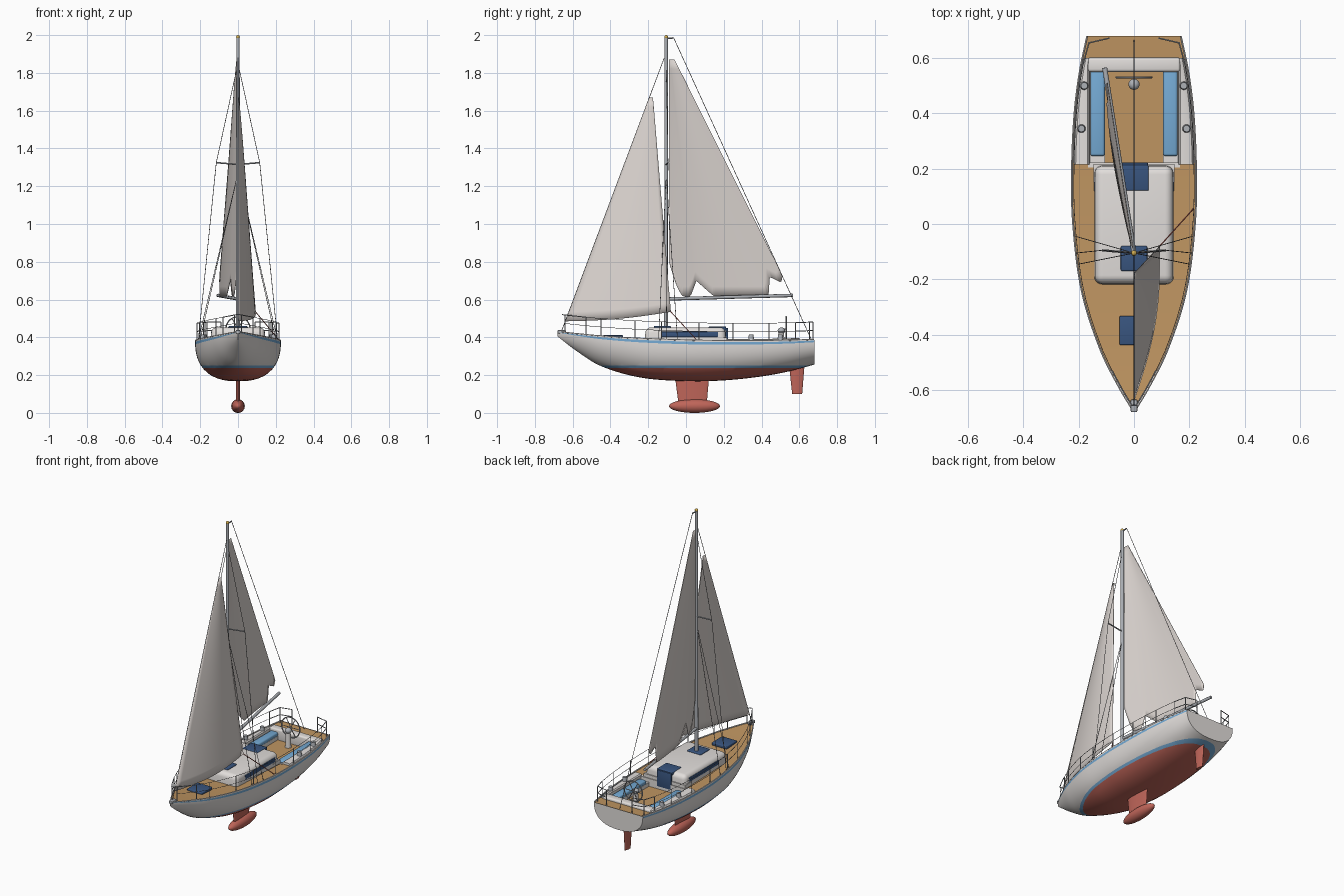
import bpy, bmesh, math
from mathutils import Vector, Matrix

if "Cube" in bpy.data.objects:
    bpy.data.objects.remove(bpy.data.objects["Cube"])

def colour(name, r, g, b):
    m = bpy.data.materials.new(name)
    m.diffuse_color = (r, g, b, 1)
    m.use_nodes = True
    m.node_tree.nodes["Principled BSDF"].inputs["Base Color"].default_value = m.diffuse_color
    return m

WHITE = colour("off_white", .76, .73, .71)
SAIL = colour("sail_cloth", .72, .67, .64)
RED = colour("bottom_red", .52, .13, .10)
BLUE = colour("light_blue", .18, .41, .67)
NAVY = colour("navy_glass", .04, .09, .21)
TEAK = colour("teak", .52, .30, .12)
METAL = colour("metal_grey", .42, .44, .47)
DARK = colour("dark_wire", .17, .17, .18)
GOLD = colour("brass", .65, .42, .08)

def finish(name, bm, mats, angle=35, recalc=True):
    if recalc:
        bmesh.ops.recalc_face_normals(bm, faces=bm.faces[:])
    me = bpy.data.meshes.new(name)
    bm.to_mesh(me)
    bm.free()
    ob = bpy.data.objects.new(name, me)
    bpy.context.collection.objects.link(ob)
    for m in mats if isinstance(mats, list) else [mats]:
        me.materials.append(m)
    bpy.ops.object.select_all(action='DESELECT')
    ob.select_set(True)
    bpy.context.view_layer.objects.active = ob
    bpy.ops.object.shade_smooth_by_angle(angle=math.radians(angle))
    return ob

def grid(bm, rows):
    vs = [[bm.verts.new(p) for p in r] for r in rows]
    for a, b in zip(vs, vs[1:]):
        for i in range(len(a) - 1):
            bm.faces.new((a[i], a[i + 1], b[i + 1], b[i]))
    return vs

def rods(name, paths, r, mat, sides=8, r2=None):
    bm = bmesh.new()
    for path in paths:
        for a, b in zip(path, path[1:]):
            a, b = Vector(a), Vector(b)
            d = b - a
            m = Matrix.Translation((a + b) / 2) @ d.to_track_quat('Z', 'Y').to_matrix().to_4x4()
            bmesh.ops.create_cone(bm, cap_ends=True, segments=sides, radius1=r,
                                  radius2=r2 or r, depth=d.length, matrix=m)
    return finish(name, bm, mat, 50)

def box(name, x, y, z, mat, bevel=0, taper=1.0, segs=3):
    """Box from ranges; taper scales the top face in x and y."""
    bm = bmesh.new()
    c = [(x[0] + x[1]) / 2, (y[0] + y[1]) / 2, (z[0] + z[1]) / 2]
    bmesh.ops.create_cube(bm, size=1)
    for v in bm.verts:
        t = taper if v.co.z > 0 else 1
        v.co = (c[0] + v.co.x * (x[1] - x[0]) * t, c[1] + v.co.y * (y[1] - y[0]) * t,
                c[2] + v.co.z * (z[1] - z[0]))
    if bevel:
        bmesh.ops.bevel(bm, geom=bm.edges[:], offset=bevel, segments=segs, profile=.5, affect='EDGES')
    return finish(name, bm, mat)

def ball(name, c, s, mat):
    bm = bmesh.new()
    bmesh.ops.create_uvsphere(bm, u_segments=24, v_segments=16, radius=1)
    for v in bm.verts:
        v.co = [c[i] + v.co[i] * s[i] for i in range(3)]
    return finish(name, bm, mat, 60)

# hull stations: y, half beam, sheer height, keel height
ST = [(-.68, .003, .428, .405), (-.59, .057, .418, .335), (-.455, .124, .405, .25),
      (-.245, .191, .392, .188), (0, .223, .383, .168), (.2, .227, .380, .172),
      (.4, .218, .380, .193), (.55, .199, .382, .221), (.68, .172, .386, .256)]

def station(y, c):
    i = max(j for j in range(len(ST) - 1) if ST[j][0] <= y + 1e-9 or j == 0)
    def slope(j):
        a, b = ST[max(j - 1, 0)], ST[min(j + 1, len(ST) - 1)]
        return (b[c] - a[c]) / (b[0] - a[0])
    h = ST[i + 1][0] - ST[i][0]
    t = (y - ST[i][0]) / h
    return ((2*t**3 - 3*t*t + 1) * ST[i][c] + (t**3 - 2*t*t + t) * h * slope(i)
            + (3*t*t - 2*t**3) * ST[i + 1][c] + (t**3 - t*t) * h * slope(i + 1))

beam = lambda y: station(y, 1)
sheer = lambda y: station(y, 2)
keel = lambda y: station(y, 3)
span = lambda a, b, n: [a + (b - a) * i / n for i in range(n + 1)]

# hull shell with painted bottom, boot stripe and sheer stripe
US = [0, .025, .09, .2, .3, .4, .5, .6, .7, .8, .87, .93, .97, .99, 1]
rows = []
for y in span(-.68, .68, 56):
    n = 1.6 + .85 * min(1, (y + .68) / .5)
    half = [(beam(y) * max(0, 1 - u**n)**(1 / n), y, sheer(y) - u * (sheer(y) - keel(y))) for u in US]
    rows.append(half + [(-p[0], p[1], p[2]) for p in half[-2::-1]])
bm = bmesh.new()
vs = grid(bm, rows)
bm.faces.new(vs[0])
bm.faces.new(vs[-1])
for z in (.237, .25):
    bmesh.ops.bisect_plane(bm, geom=bm.verts[:] + bm.edges[:] + bm.faces[:], plane_co=(0, 0, z), plane_no=(0, 0, 1))
bm.normal_update()
for f in bm.faces:
    c = f.calc_center_median()
    u = (sheer(c.y) - c.z) / (sheer(c.y) - keel(c.y))
    stripe = .025 < u < .09 and abs(c.y) < .679
    f.material_index = 1 if c.z < .237 else 2 if c.z < .25 or stripe else 0
finish("hull", bm, [WHITE, RED, BLUE])

# decks and toe rails
for name, a, b in (("main_deck", -.675, .22), ("stern_deck", .595, .679)):
    bm = bmesh.new()
    grid(bm, [[(s * (beam(y) - .002), y, sheer(y) - .003) for s in (-1, 0, 1)] for y in span(a, b, 30)])
    for f in bm.faces:
        if f.normal.z < 0:
            f.normal_flip()
    finish(name, bm, TEAK, recalc=False)
for s, side in ((-1, "left"), (1, "right")):
    rods(side + "_toe_rail", [[(s * (beam(y) - .003), y, sheer(y) + .002) for y in span(-.678, .678, 48)]], .004, WHITE, 6)
    # cockpit side: coaming, seat and inner wall
    bm = bmesh.new()
    prof = lambda y: [(beam(y) - .008, sheer(y) - .006), (beam(y) - .016, sheer(y) + .008), (beam(y) - .026, sheer(y) + .012),
                      (.168, sheer(y) + .012), (.162, sheer(y) + .006), (.160, .355), (.105, .355), (.105, .325)]
    vs = grid(bm, [[(s * x, y, z) for x, z in prof(y)] for y in span(.215, .6, 14)])
    bm.faces.new(vs[0])
    finish(side + "_coaming", bm, WHITE)
    box(side + "_seat_cushion", sorted((s * .105, s * .158)), (.245, .565), (.35, .378), BLUE, .01)
    # cabin side window
    box(side + "_cabin_window", sorted((s * .136, s * .1435)), (-.13, .17), (.402, .43), NAVY, .003)
    # winches
    rods(side + "_winches", [[(s * x, y, .385), (s * x, y, .415)] for x, y in ((.18, .5), (.19, .345))], .016, METAL, 16, .012)

# cockpit floor, bulkhead and aft coaming
box("cockpit_floor", (-.106, .106), (.2, .56), (.318, .33), TEAK)
box("bulkhead", (-.166, .166), (.205, .222), (.32, .379), WHITE)
box("aft_coaming", (-.168, .168), (.55, .602), (.32, .396), WHITE, .01)

# cabin, hatches and companionway
box("cabin", (-.146, .146), (-.222, .216), (.33, .453), WHITE, .028, .96, 5)
box("cabin_aft_base", (-.146, .146), (.15, .217), (.325, .40), WHITE)
box("fore_hatch", (-.053, .053), (-.438, -.333), (.392, .412), NAVY, .005)
box("mid_hatch", (-.048, .048), (-.17, -.08), (.445, .461), NAVY, .005)
box("aft_hatch", (-.053, .053), (.12, .213), (.435, .457), NAVY, .005)
box("companionway_door", (-.05, .05), (.21, .222), (.345, .45), NAVY, .002)

# keel fin, bulb and rudder as tapered foils
def foil(name, top, bottom, thick):
    bm = bmesh.new()
    rings = []
    for y0, y1, z in (top, bottom):
        pts = [(math.cos(a), math.sin(a)) for a in span(0, 2 * math.pi, 24)[:-1]]
        rings.append([bm.verts.new((thick * q * (1 - .3 * p), (y0 + y1) / 2 + p * (y1 - y0) / 2, z)) for p, q in pts])
    for i in range(24):
        bm.faces.new((rings[0][i], rings[0][i - 1], rings[1][i - 1], rings[1][i]))
    bm.faces.new(rings[0])
    bm.faces.new(rings[1])
    finish(name, bm, RED)

foil("keel_fin", (-.058, .122, .19), (-.04, .11, .05), .011)
ball("keel_bulb", (0, .045, .036), (.036, .135, .036), RED)
foil("rudder", (.545, .628, .26), (.562, .615, .10), .010)

# mast, boom, spreaders and masthead
MY = -.105
rods("mast", [[(0, MY, .38), (0, MY, 1.99)]], .011, METAL, 16, .009)
rods("boom", [[(0, MY, .603), (-.106, .565, .622)]], .009, METAL, 12)
rods("spreaders", [[(-.115, MY + .01, 1.325), (0, MY, 1.315), (.115, MY + .01, 1.325)]], .004, METAL)
rods("masthead_crane", [[(0, MY, 1.983), (0, -.065, 1.985)]], .004, METAL)
ball("masthead_light", (0, MY, 1.99), (.01, .01, .01), GOLD)

# standing rigging
wires = [[(0, MY - .01, 1.88), (0, -.66, .43)], [(0, -.065, 1.985), (0, .665, .385)]]
for s in (-1, 1):
    wires += [[(0, MY, 1.85), (s * .115, MY + .01, 1.325), (s * .21, MY, .385)],
              [(0, MY, 1.27), (s * .2, -.145, .39)], [(0, MY, 1.27), (s * .21, -.045, .385)]]
rods("stays_and_shrouds", wires, .0016, DARK, 6)
rods("jib_sheet", [[(.093, -.08, .535), (.215, .055, .388)]], .0025, RED, 6)

# mainsail with a ragged foot
FOOT = [(-.09, .80), (-.05, .67), (-.025, .617), (.015, .617), (.052, .70), (.09, .66), (.13, .617),
        (.395, .617), (.442, .72), (.49, .69), (.52, .735)]
def foot(y):
    for (a, za), (b, zb) in zip(FOOT, FOOT[1:]):
        if y <= b + 1e-6:
            return za + (zb - za) * (y - a) / (b - a)
    return FOOT[-1][1]

def sail(name, point, nu, nv):
    bm = bmesh.new()
    grid(bm, [[point(u, v) for u in span(0, 1, nu)] for v in span(0, 1, nv)])
    ob = finish(name, bm, SAIL, 60)
    mod = ob.modifiers.new("cloth", 'SOLIDIFY')
    mod.thickness, mod.offset = .003, 0

def main_point(u, v):
    z0 = foot(-.09 + u * .605)
    z = z0 + v * (1.872 - z0)
    y = -.09 + u * (.605 - .5 * (z - .72))
    return (-(y - MY) * .157 - .022 * math.sin(math.pi * u) * (1 - v) ** .5, y, z)

def jib_point(u, v):
    zl = .485 + v * 1.185
    luff = Vector((0, MY - .01 - (1.88 - zl) * .375, zl))
    leech = Vector((.093, -.08, .535)).lerp(Vector((.003, -.175, 1.67)), v)
    p = luff.lerp(leech, u)
    p.x += .03 * math.sin(math.pi * u) * (1 - v) ** .6
    p.z -= .012 * math.sin(math.pi * u) * (1 - v) ** 6
    return p

sail("mainsail", main_point, 60, 24)
sail("jib", jib_point, 16, 24)

# guard rails: lifelines, stanchions, bow and stern rails
edge = lambda s, y, h: (s * max(beam(y) - .010, .004), y, sheer(y) + h)
lines, posts = [], []
for s in (-1, 1):
    for h in (.05, .095):
        lines.append([edge(s, y, h) for y in span(-.64, .58, 20)])
        posts.append([edge(s, .58, h), (s * .163, .655, sheer(.66) + h), (s * .09, .672, sheer(.67) + h)])
    posts.append([edge(s, y, .095) for y in span(-.655, -.53, 5)])
    posts += [[edge(s, y, 0), edge(s, y, .095)] for y in (-.64, -.53, -.45, -.27, -.13, .07, .25, .44, .58)]
    posts += [[(s * x, y, .383), (s * x, y, .48)] for x, y in ((.163, .655), (.09, .672))]
posts.append([edge(-1, -.655, .095), edge(1, -.655, .095)])
rods("lifelines", lines, .0013, DARK, 6)
rods("stanchions_and_rails", posts, .0025, METAL, 8)
box("bow_fitting", (-.012, .012), (-.68, -.635), (.42, .438), METAL, .004)

# steering pedestal and wheel
rods("pedestal", [[(0, .505, .33), (0, .505, .43)]], .018, WHITE, 16, .014)
ball("compass", (0, .505, .435), (.02, .02, .017), METAL)
bpy.ops.mesh.primitive_torus_add(location=(0, .53, .445), rotation=(math.pi / 2, 0, 0), major_radius=.064,
                                 minor_radius=.0035, major_segments=32, minor_segments=8)
wheel = bpy.context.object
wheel.name = "steering_wheel"
wheel.data.materials.append(METAL)
bpy.ops.object.shade_smooth_by_angle()
rods("wheel_spokes", [[(-.063 * math.cos(a), .53, .445 - .063 * math.sin(a)), (.063 * math.cos(a), .53, .445 + .063 * math.sin(a))]
                      for a in span(0, math.pi, 3)[:-1]] + [[(0, .505, .445), (0, .535, .445)]], .0025, METAL, 6)
